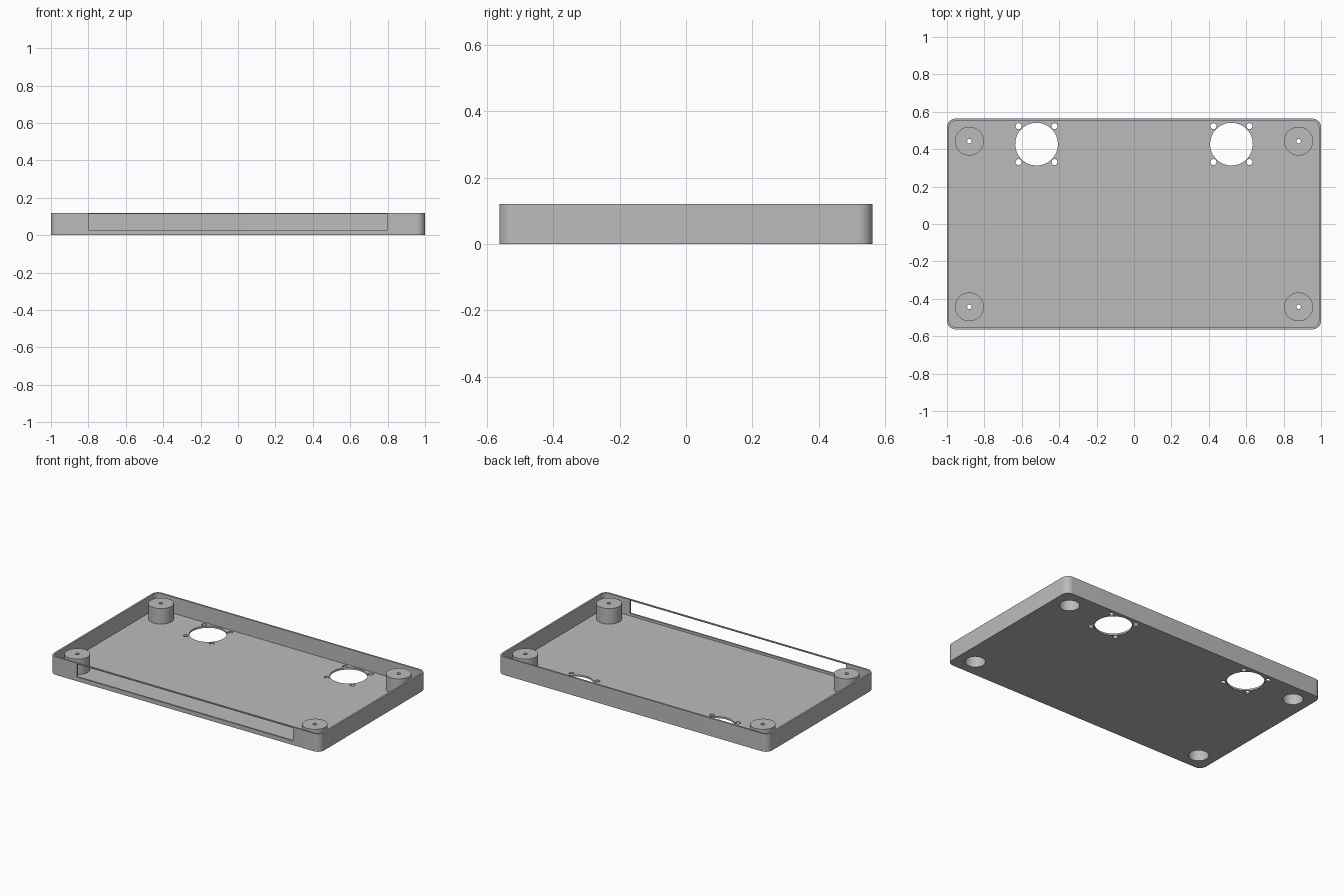
import bpy, bmesh, math

cube = bpy.data.objects.get("Cube")
if cube:
    bpy.data.objects.remove(cube)

HX, HY, HEIGHT = 1.0, 0.563, 0.12
WALL, FLOOR, CORNER = 0.012, 0.012, 0.045
POST_X, POST_Y, POST_R, BORE_R, POST_TOP = 0.88, 0.443, 0.077, 0.062, 0.116
SCREW_R = 0.012
FAN_X, FAN_Y, FAN_R, FAN_PITCH, FAN_SCREW_R = 0.521, 0.427, 0.114, 0.096, 0.016

grey = bpy.data.materials.new("grey plastic")
grey.use_nodes = True
grey.diffuse_color = (0.5, 0.5, 0.5, 1)
grey.node_tree.nodes["Principled BSDF"].inputs["Base Color"].default_value = (0.5, 0.5, 0.5, 1)


def circle(cx, cy, r, n=48):
    return [(cx + r * math.cos(math.tau * i / n), cy + r * math.sin(math.tau * i / n))
            for i in range(n)]


def rounded_rect(hx, hy, r, steps=10):
    pts = []
    for k, (sx, sy) in enumerate([(1, 1), (-1, 1), (-1, -1), (1, -1)]):
        for i in range(steps + 1):
            a = math.pi / 2 * (k + i / steps)
            pts.append((sx * (hx - r) + r * math.cos(a), sy * (hy - r) + r * math.sin(a)))
    return pts


def add_prism(bm, outline, z0, z1):
    low = [bm.verts.new((x, y, z0)) for x, y in outline]
    high = [bm.verts.new((x, y, z1)) for x, y in outline]
    bm.faces.new(low[::-1])
    bm.faces.new(high)
    for i in range(len(low)):
        j = (i + 1) % len(low)
        bm.faces.new((low[i], low[j], high[j], high[i]))


def make_object(name, bm):
    mesh = bpy.data.meshes.new(name)
    bm.to_mesh(mesh)
    bm.free()
    mesh.materials.append(grey)
    obj = bpy.data.objects.new(name, mesh)
    bpy.context.collection.objects.link(obj)
    return obj


def select_only(obj):
    bpy.ops.object.select_all(action="DESELECT")
    obj.select_set(True)
    bpy.context.view_layer.objects.active = obj


def cut(obj, cutter):
    cutter.hide_render = True
    mod = obj.modifiers.new("cut", "BOOLEAN")
    mod.operation, mod.solver, mod.object = "DIFFERENCE", "EXACT", cutter
    select_only(obj)
    bpy.ops.object.modifier_apply(modifier=mod.name)
    bpy.data.objects.remove(cutter)


def smooth(obj):
    select_only(obj)
    bpy.ops.object.shade_smooth_by_angle(angle=math.radians(30))


# Tray body: rounded slab with a hollow interior
bm = bmesh.new()
add_prism(bm, rounded_rect(HX, HY, CORNER), 0, HEIGHT)
tray = make_object("tray", bm)
bm = bmesh.new()
add_prism(bm, rounded_rect(HX - WALL, HY - WALL, CORNER - WALL), FLOOR, HEIGHT + 0.1)
cut(tray, make_object("cavity_cutter", bm))

# Openings: front slot, fan holes with four screws each, post bores
bm = bmesh.new()
slot = [(-0.8, -HY - 0.05), (0.8, -HY - 0.05), (0.8, -HY + 0.03), (-0.8, -HY + 0.03)]
add_prism(bm, slot, 0.028, 0.114)
for sx in (-1, 1):
    add_prism(bm, circle(sx * FAN_X, FAN_Y, FAN_R, 64), -0.05, 0.05)
    for dx in (-FAN_PITCH, FAN_PITCH):
        for dy in (-FAN_PITCH, FAN_PITCH):
            add_prism(bm, circle(sx * FAN_X + dx, FAN_Y + dy, FAN_SCREW_R, 24), -0.05, 0.05)
    for sy in (-1, 1):
        add_prism(bm, circle(sx * POST_X, sy * POST_Y, BORE_R), -0.05, 0.05)
cut(tray, make_object("opening_cutter", bm))
smooth(tray)

# Corner posts: hollow from below, capped, with a screw hole through the cap
profile = [(BORE_R, FLOOR), (POST_R, FLOOR), (POST_R, POST_TOP), (SCREW_R, POST_TOP),
           (SCREW_R, POST_TOP - 0.014), (BORE_R, POST_TOP - 0.014)]
for side, sx in (("left", 1), ("right", -1)):
    for end, sy in (("front", -1), ("back", 1)):
        bm = bmesh.new()
        rings = [[bm.verts.new((x, y, z)) for x, y in circle(sx * POST_X, sy * POST_Y, r)]
                 for r, z in profile]
        for k, ring in enumerate(rings):
            nxt = rings[(k + 1) % len(rings)]
            for i in range(len(ring)):
                j = (i + 1) % len(ring)
                bm.faces.new((ring[i], ring[j], nxt[j], nxt[i]))
        bmesh.ops.recalc_face_normals(bm, faces=bm.faces)
        smooth(make_object(f"{end}_{side}_post", bm))
